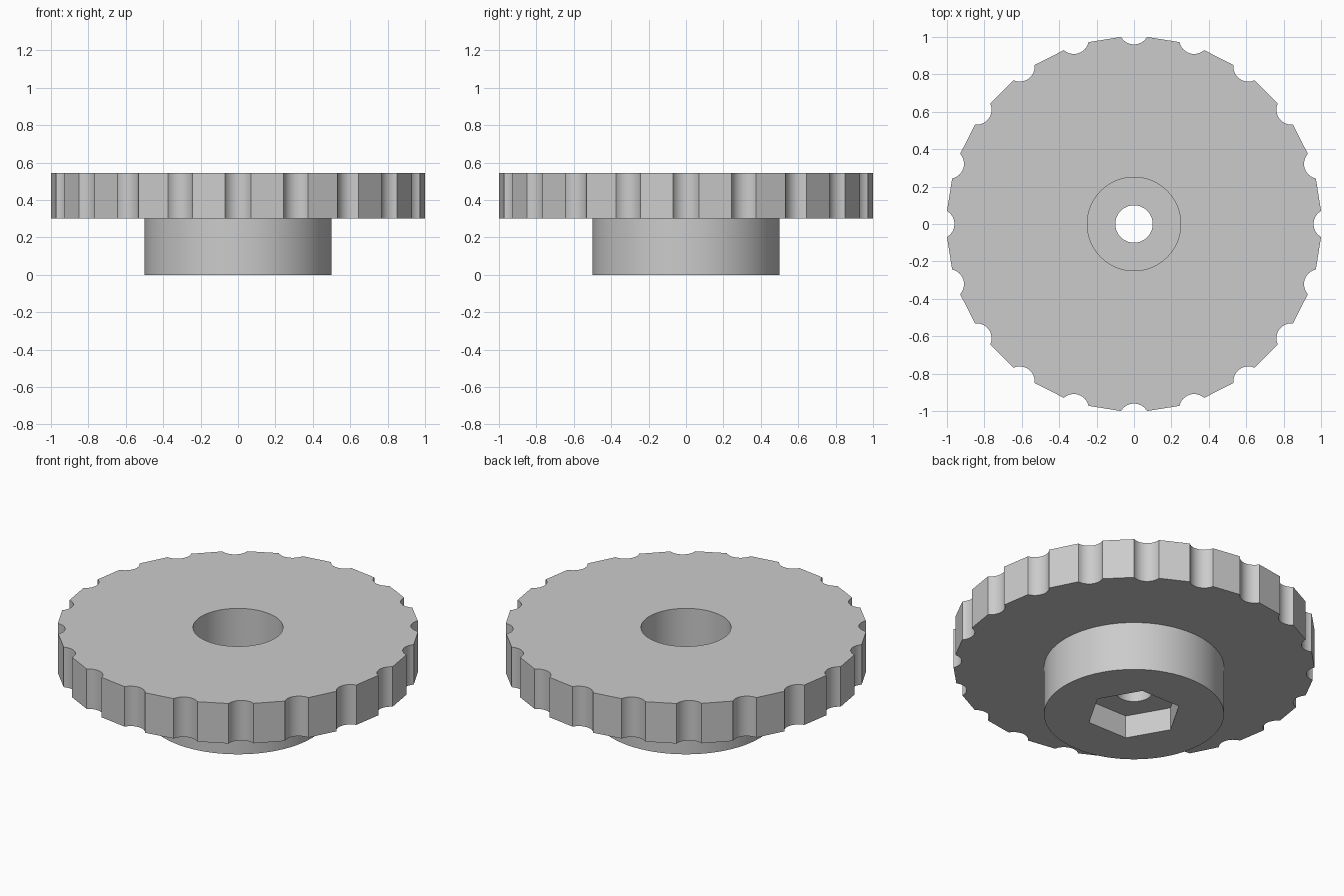
import bpy, bmesh
from math import cos, sin, pi, radians

cube = bpy.data.objects.get("Cube")
if cube:
    bpy.data.objects.remove(cube, do_unlink=True)

NOTCHES = 20
NOTCH_STEPS = 12
HUB_BOTTOM, HEX_FLOOR, DISC_BOTTOM, DISC_TOP = 0.0, 0.14, 0.30, 0.545


def circle(radius, sides):
    return [(radius * cos(2 * pi * i / sides), radius * sin(2 * pi * i / sides))
            for i in range(sides)]


def grip_outline(centre=1.04, radius=0.08, half_arc=radians(60)):
    """Rim with round scallops joined by flat teeth."""
    points = []
    for n in range(NOTCHES):
        a = 2 * pi * n / NOTCHES
        for i in range(NOTCH_STEPS + 1):
            t = half_arc * (2 * i / NOTCH_STEPS - 1)
            u, v = centre - radius * cos(t), radius * sin(t)
            points.append((u * cos(a) - v * sin(a), u * sin(a) + v * cos(a)))
    return points


bm = bmesh.new()


def wall(outline, z0, z1):
    """Upright wall around an outline; returns its lower and upper edge loops."""
    rings = [[bm.verts.new((x, y, z)) for x, y in outline] for z in (z0, z1)]
    n = len(outline)
    for i in range(n):
        j = (i + 1) % n
        bm.faces.new((rings[0][i], rings[0][j], rings[1][j], rings[1][i]))
    return [[bm.edges.get((r[i], r[(i + 1) % n])) for i in range(n)] for r in rings]


def flat_ring(outer, inner):
    """Level face between two edge loops."""
    bmesh.ops.triangle_fill(bm, edges=outer + inner, use_beauty=True)


# Walls: scalloped grip, hub, nut pocket, bolt hole, top bore
grip_low, grip_high = wall(grip_outline(), DISC_BOTTOM, DISC_TOP)
hub_low, hub_high = wall(circle(0.5, 72), HUB_BOTTOM, DISC_BOTTOM)
hex_low, hex_high = wall(circle(0.265, 6), HUB_BOTTOM, HEX_FLOOR)
hole_low, hole_high = wall(circle(0.1, 48), HEX_FLOOR, DISC_BOTTOM)
bore_low, bore_high = wall(circle(0.25, 64), DISC_BOTTOM, DISC_TOP)

# Level faces joining the walls
flat_ring(grip_high, bore_high)
flat_ring(bore_low, hole_high)
flat_ring(grip_low, hub_high)
flat_ring(hub_low, hex_low)
flat_ring(hex_high, hole_low)
bmesh.ops.recalc_face_normals(bm, faces=bm.faces[:])

mesh = bpy.data.meshes.new("knob")
bm.to_mesh(mesh)
bm.free()
knob = bpy.data.objects.new("knob", mesh)
bpy.context.collection.objects.link(knob)

# Plain grey finish
grey = bpy.data.materials.new("light grey")
grey.use_nodes = True
colour = (0.6, 0.6, 0.6, 1)
grey.diffuse_color = colour
grey.node_tree.nodes["Principled BSDF"].inputs["Base Color"].default_value = colour
mesh.materials.append(grey)

bpy.ops.object.select_all(action="DESELECT")
knob.select_set(True)
bpy.context.view_layer.objects.active = knob
bpy.ops.object.shade_smooth_by_angle(angle=radians(30))
